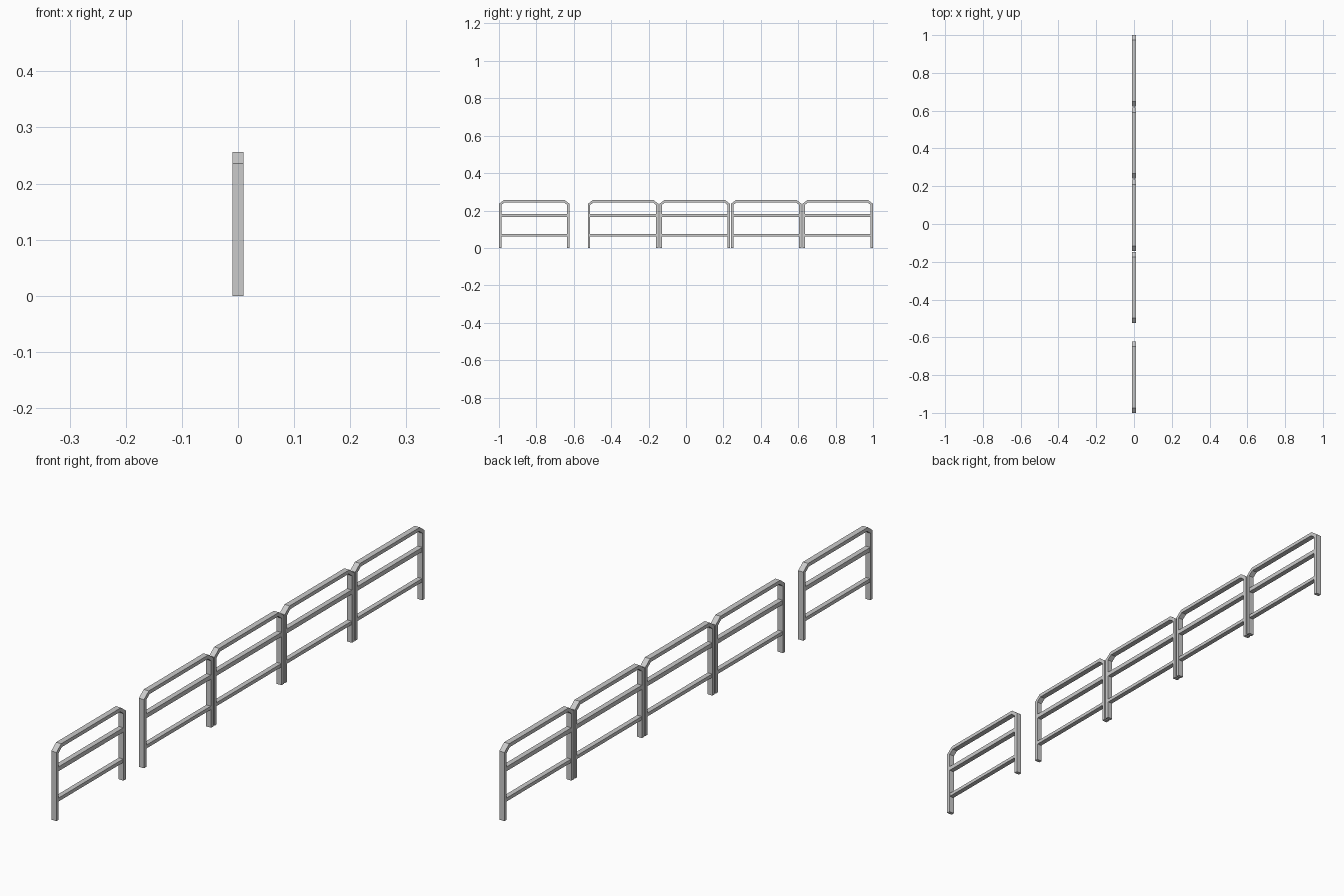
import bpy, bmesh

if "Cube" in bpy.data.objects:
    bpy.data.objects.remove(bpy.data.objects["Cube"])

WIDTH = 0.377      # length of one fence panel along y
HALF = WIDTH / 2
DEPTH = 0.0195     # frame thickness along x
POST = 0.0125      # tube width seen from the side


def new_object(name, bm, y):
    bmesh.ops.recalc_face_normals(bm, faces=bm.faces)
    mesh = bpy.data.meshes.new(name)
    bm.to_mesh(mesh)
    bm.free()
    obj = bpy.data.objects.new(name, mesh)
    obj.location.y = y
    bpy.context.collection.objects.link(obj)
    return obj


def mirrored(half):
    """Complete a left half path (y, z) by mirroring it across y = 0."""
    return half + [(-y, z) for y, z in reversed(half)]


def frame(name, y):
    # bent U-shaped tube with one chamfer at each upper corner
    outer = mirrored([(-HALF, 0), (-HALF, 0.236), (-HALF + 0.026, 0.256)])
    inner = mirrored([(-HALF + POST, 0), (-HALF + POST, 0.230),
                      (-HALF + 0.030, 0.2435)])
    bm = bmesh.new()
    rings = []
    for (oy, oz), (iy, iz) in zip(outer, inner):
        x = DEPTH / 2
        rings.append([bm.verts.new(p) for p in
                      ((-x, oy, oz), (x, oy, oz), (x, iy, iz), (-x, iy, iz))])
    for a, b in zip(rings, rings[1:]):
        for i in range(4):
            j = (i + 1) % 4
            bm.faces.new((a[i], a[j], b[j], b[i]))
    bm.faces.new(rings[0])
    bm.faces.new(rings[-1])
    new_object(name, bm, y)


def rail(name, y, z, height, depth):
    # straight bar between the posts
    bm = bmesh.new()
    bmesh.ops.create_cube(bm, size=1)
    bmesh.ops.scale(bm, vec=(depth, WIDTH - 2 * POST, height), verts=bm.verts)
    bmesh.ops.translate(bm, vec=(0, 0, z), verts=bm.verts)
    new_object(name, bm, y)


# one panel standing apart, then four panels side by side
centres = [-1 + HALF] + [1 - HALF - 0.3825 * i for i in (3, 2, 1, 0)]
for n, cy in enumerate(centres, 1):
    frame(f"fence_frame_{n}", cy)
    rail(f"middle_rail_{n}", cy, 0.174, 0.015, 0.018)
    rail(f"lower_rail_{n}", cy, 0.068, 0.012, 0.017)
